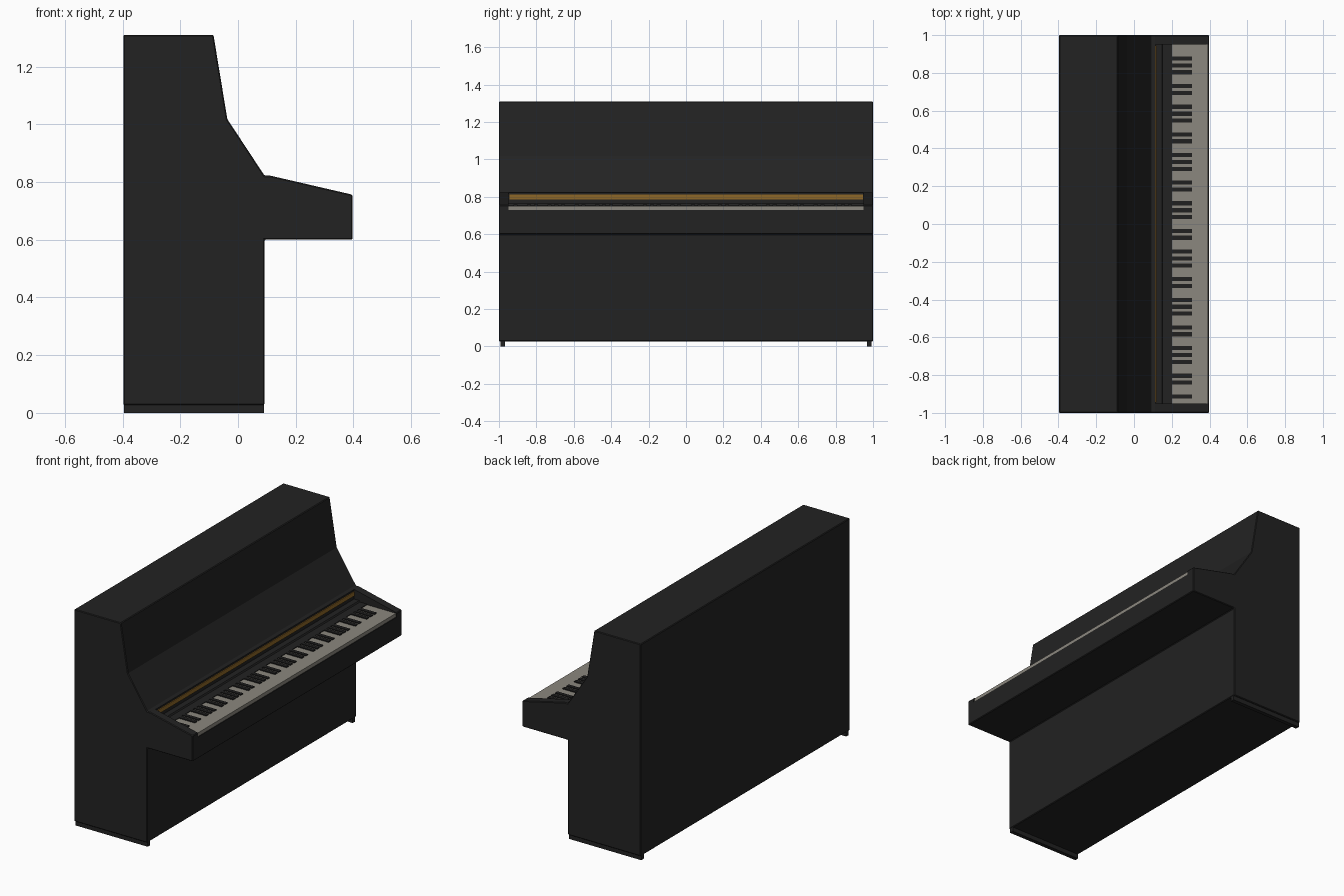
import bpy, bmesh

if "Cube" in bpy.data.objects:
    bpy.data.objects.remove(bpy.data.objects["Cube"])


def material(name, rgb):
    m = bpy.data.materials.new(name)
    m.diffuse_color = (*rgb, 1)
    m.use_nodes = True
    m.node_tree.nodes["Principled BSDF"].inputs["Base Color"].default_value = m.diffuse_color
    return m


BLACK = material("black lacquer", (0.016, 0.016, 0.016))
IVORY = material("ivory", (0.26, 0.245, 0.21))
EBONY = material("ebony", (0.014, 0.014, 0.014))
BRASS = material("brass", (0.27, 0.135, 0.02))


def make_object(name, bm, mat):
    bmesh.ops.recalc_face_normals(bm, faces=bm.faces)
    me = bpy.data.meshes.new(name)
    bm.to_mesh(me)
    bm.free()
    me.materials.append(mat)
    ob = bpy.data.objects.new(name, me)
    bpy.context.collection.objects.link(ob)
    return ob


def add_prism(bm, profile, y0, y1):
    """Extrude an x/z profile along y."""
    f = bm.faces.new([bm.verts.new((x, y0, z)) for x, z in profile])
    ext = bmesh.ops.extrude_face_region(bm, geom=[f])["geom"]
    for v in ext:
        if isinstance(v, bmesh.types.BMVert):
            v.co.y = y1


def prism(name, profile, y0, y1, mat):
    bm = bmesh.new()
    add_prism(bm, profile, y0, y1)
    return make_object(name, bm, mat)


def rect(x0, x1, z0, z1):
    return [(x0, z0), (x1, z0), (x1, z1), (x0, z1)]


# Case: one side profile across the full width, edges slightly eased
case = prism("piano_case", [
    (-0.397, 0.027), (0.092, 0.027), (0.092, 0.60), (0.397, 0.60),
    (0.397, 0.756), (0.112, 0.822), (0.092, 0.822), (-0.037, 1.018),
    (-0.085, 1.31), (-0.397, 1.31)], -1.0, 1.0, BLACK)
bev = case.modifiers.new("eased_edges", "BEVEL")
bev.width = 0.004
bev.segments = 1

# Keyboard well, cut between the two cheeks
cutter = prism("keyboard_well_cutter", rect(0.113, 0.6, 0.73, 1.0), -0.95, 0.95, BLACK)
cutter.hide_render = True
cut = case.modifiers.new("keyboard_well", "BOOLEAN")
cut.operation = "DIFFERENCE"
cut.solver = "EXACT"
cut.object = cutter
bpy.context.view_layer.objects.active = case
for m in list(case.modifiers):
    bpy.ops.object.modifier_apply(modifier=m.name)
bpy.data.objects.remove(cutter)

# Skids under both ends
for side, y in (("left", -0.98), ("right", 0.98)):
    prism("skid_" + side, rect(-0.395, 0.09, 0.0, 0.03), y - 0.012, y + 0.012, BLACK)

# Fallboard: brass strip and the stepped ledge behind the keys
prism("brass_strip", rect(0.111, 0.118, 0.786, 0.811), -0.945, 0.945, BRASS)
prism("key_ledge", [(0.112, 0.729), (0.20, 0.729), (0.20, 0.756), (0.152, 0.756),
                    (0.147, 0.764), (0.112, 0.764)], -0.949, 0.949, BLACK)

# White keys
prism("white_keys", rect(0.20, 0.393, 0.728, 0.752), -0.949, 0.949, IVORY)

# Black keys: 52 naturals from A to C, a sharp after every A, C, D, F and G
step = 1.898 / 52
bm = bmesh.new()
for i in range(51):
    if "ABCDEFG"[i % 7] in "ACDFG":
        y = -0.949 + (i + 1) * step
        add_prism(bm, rect(0.20, 0.307, 0.750, 0.758), y - 0.011, y + 0.011)
make_object("black_keys", bm, EBONY)
